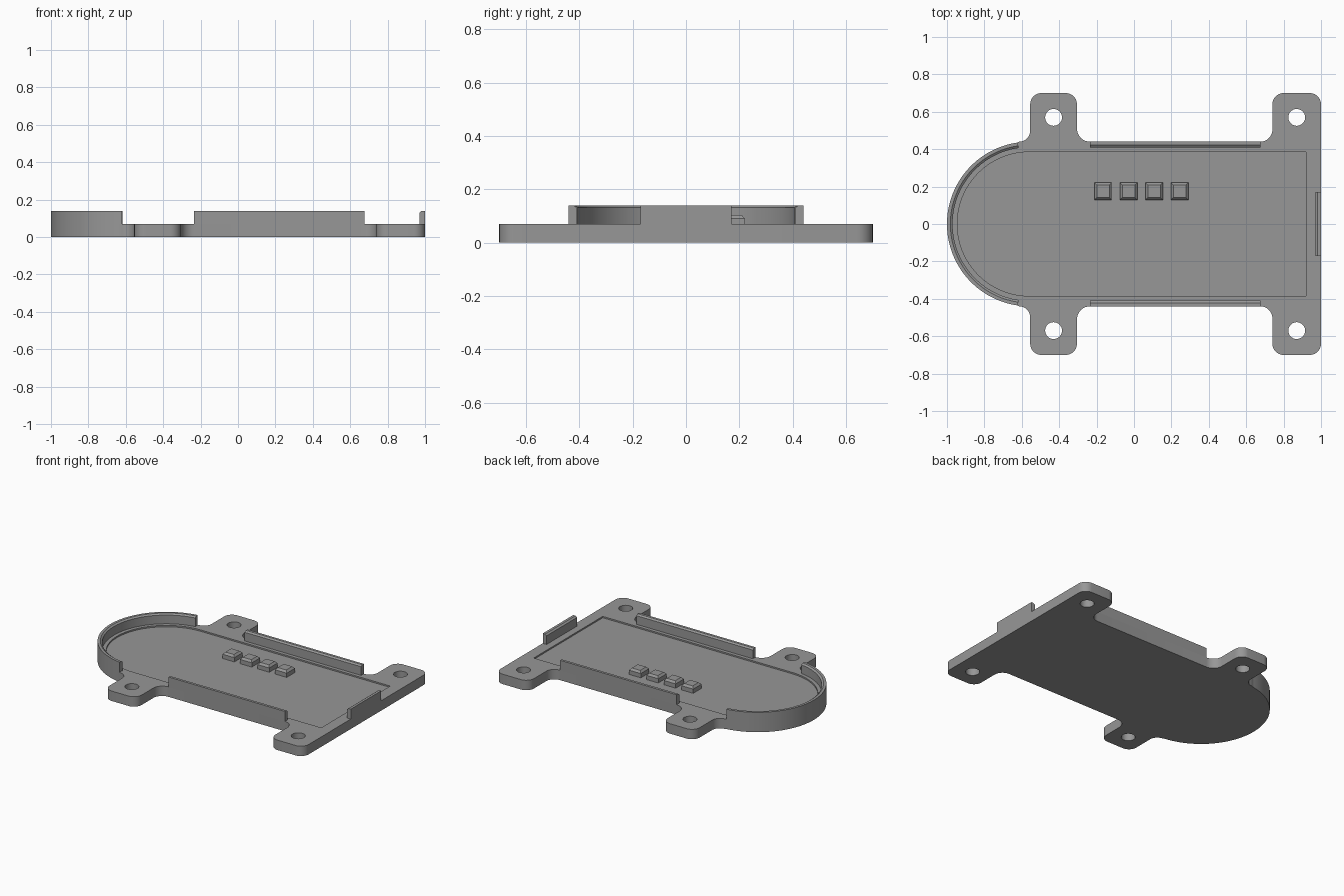
import bpy, bmesh, math
from mathutils import Vector

if "Cube" in bpy.data.objects:
    bpy.data.objects.remove(bpy.data.objects["Cube"])

BASE_H, WALL_H, R, CX = 0.07, 0.14, 0.44, -0.56
FLOOR = 0.06                      # recessed floor height

grey = bpy.data.materials.new("plain grey")
grey.diffuse_color = (0.31, 0.31, 0.31, 1)
grey.use_nodes = True
grey.node_tree.nodes["Principled BSDF"].inputs["Base Color"].default_value = grey.diffuse_color


def finish(name, bm):
    bmesh.ops.recalc_face_normals(bm, faces=bm.faces)
    me = bpy.data.meshes.new(name)
    bm.to_mesh(me)
    bm.free()
    me.materials.append(grey)
    ob = bpy.data.objects.new(name, me)
    bpy.context.collection.objects.link(ob)
    return ob


def loft(name, rings):
    """Solid through a list of equal-length closed rings, capped at both ends."""
    bm = bmesh.new()
    vs = [[bm.verts.new(p) for p in ring] for ring in rings]
    n = len(rings[0])
    for a, b in zip(vs, vs[1:]):
        for i in range(n):
            j = (i + 1) % n
            bm.faces.new((a[i], a[j], b[j], b[i]))
    bm.faces.new(vs[0])
    bm.faces.new(vs[-1])
    return finish(name, bm)


def prism(name, pts, z0, z1):
    return loft(name, [[(x, y, z) for x, y in pts] for z in (z0, z1)])


def arc(cx, cy, r, a0, a1, n):
    return [(cx + r * math.cos(math.radians(a0 + (a1 - a0) * i / n)),
             cy + r * math.sin(math.radians(a0 + (a1 - a0) * i / n))) for i in range(n + 1)]


def round_corner(prev, p, nxt, r, n=10):
    """Quarter-circle points replacing a square corner."""
    prev, p, nxt = Vector(prev), Vector(p), Vector(nxt)
    d1, d2 = (prev - p).normalized(), (nxt - p).normalized()
    c = p + (d1 + d2) * r
    angles = [math.pi / 2 * i / n for i in range(n + 1)]
    return [tuple(c - d2 * r * math.cos(t) - d1 * r * math.sin(t)) for t in angles]


def shade(ob):
    bpy.ops.object.select_all(action='DESELECT')
    ob.select_set(True)
    bpy.context.view_layer.objects.active = ob
    bpy.ops.object.shade_smooth_by_angle(angle=math.radians(30))


# Base plate: rounded nose, four mounting ears, mirrored about y = 0
corners = [(1, 0, 0), (1, 0.7, 0.06), (0.74, 0.7, 0.06), (0.74, R, 0.065), (-0.305, R, 0.07),
           (-0.305, 0.7, 0.06), (-0.555, 0.7, 0.06), (-0.555, R, 0.06), (-0.9, R, 0)]
half = []
for a, b, c in zip(corners, corners[1:], corners[2:]):
    half += round_corner(a[:2], b[:2], c[:2], b[2])
half += arc(CX, 0, R, 98, 180, 32)
outline = half + [(x, -y) for x, y in reversed(half[:-1])]
base = prism("base_plate", outline, 0, BASE_H)

# Mounting holes and shallow floor recess
cutters = [prism("hole_cutter", arc(x, y, 0.045, 0, 348.75, 31), -0.1, 0.2)
           for x in (-0.43, 0.87) for y in (-0.57, 0.57)]
recess = [(0.92, -0.385), (0.92, 0.385)] + arc(CX, 0, 0.385, 90, 270, 48)
cutters.append(prism("recess_cutter", recess, FLOOR, 0.2))
bpy.context.view_layer.objects.active = base
for cutter in cutters:
    mod = base.modifiers.new("cut", 'BOOLEAN')
    mod.operation, mod.solver, mod.object = 'DIFFERENCE', 'EXACT', cutter
    bpy.ops.object.modifier_apply(modifier=mod.name)
    bpy.data.objects.remove(cutter)
shade(base)

# Rim walls: one section (inward offset, height) with a chamfered inner top edge
SECTION = [(0, BASE_H), (0, WALL_H), (0.018, WALL_H), (0.03, 0.131), (0.03, BASE_H)]


def wall(name, stations):
    """Sweep the section along (point, inward direction) stations."""
    return loft(name, [[(p[0] + d[0] * o, p[1] + d[1] * o, z) for o, z in SECTION]
                       for p, d in stations])


nose = arc(CX, 0, R, 98, 262, 64)
shade(wall("nose_wall", [((x, y), ((CX - x) / R, -y / R)) for x, y in nose]))
for side, s in (("front", -1), ("back", 1)):
    wall(side + "_wall", [((x, s * R), (0, -s)) for x in (-0.235, 0.675)])
wall("end_tab", [((1, y), (-1, 0)) for y in (-0.17, 0.17)])

# Row of four buttons with bevelled tops
for i in range(4):
    cx, cy = -0.165 + 0.1365 * i, 0.175
    rings = [[(cx + sx * h, cy + sy * h, z) for sx, sy in ((-1, -1), (1, -1), (1, 1), (-1, 1))]
             for h, z in ((0.046, FLOOR), (0.046, 0.09), (0.033, 0.104))]
    loft("button_%d" % (i + 1), rings)
